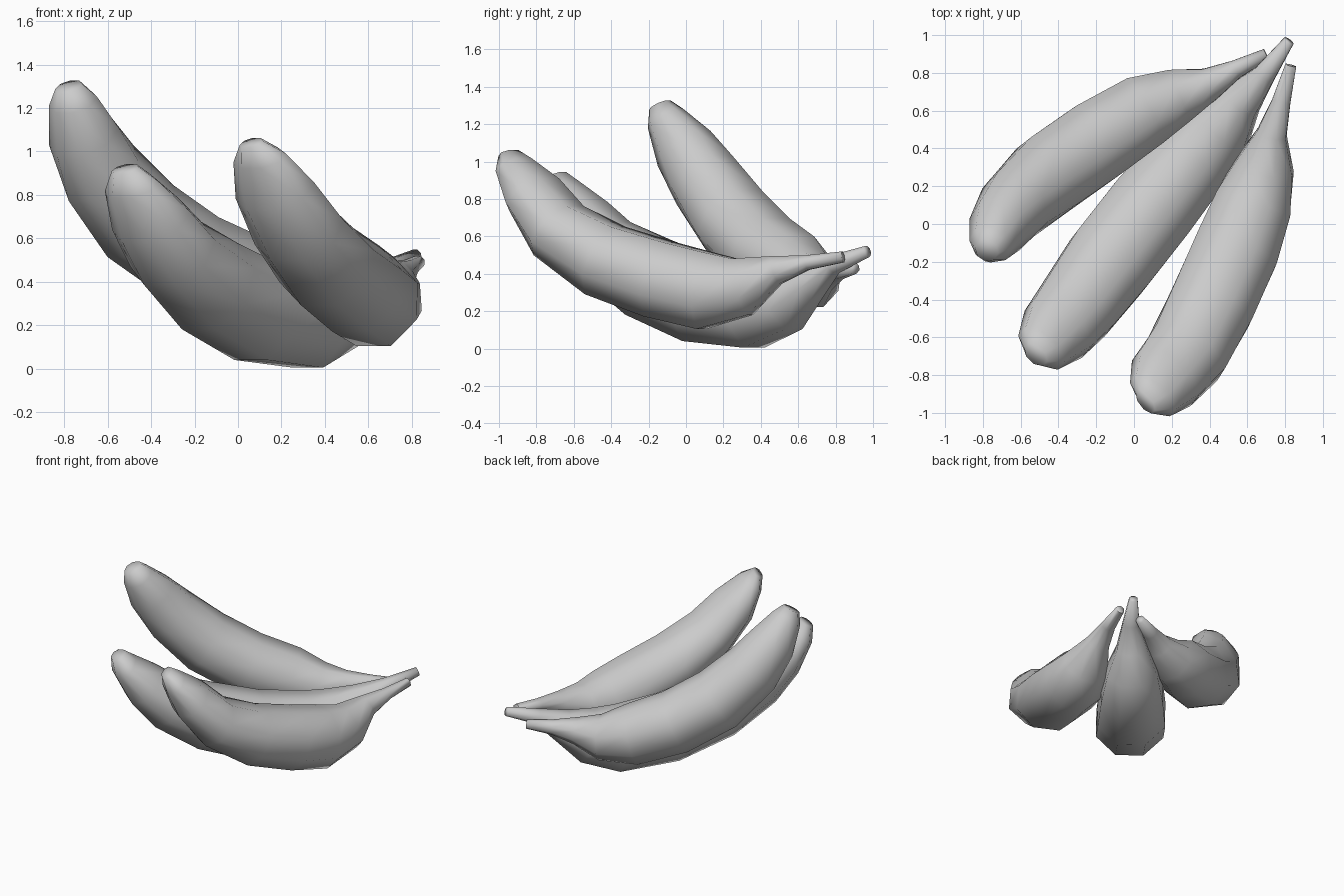
import bpy
import bmesh
import math
from mathutils import Vector

SIDES = 8

cube = bpy.data.objects.get("Cube")
if cube:
    bpy.data.objects.remove(cube, do_unlink=True)


def make_material(name, colour):
    mat = bpy.data.materials.new(name)
    mat.use_nodes = True
    mat.diffuse_color = colour
    mat.node_tree.nodes["Principled BSDF"].inputs["Base Color"].default_value = colour
    return mat


def make_banana(name, stations, material):
    """Sweep a low-poly ring along (x, y, z, half width, half depth), blossom end to stem."""
    centres = [Vector(s[:3]) for s in stations]
    bm = bmesh.new()
    rings = []
    last = len(centres) - 1
    for i, centre in enumerate(centres):
        # Ring plane: square to the path, kept upright, with a flat side down
        tangent = (centres[min(i + 1, last)] - centres[max(i - 1, 0)]).normalized()
        side = tangent.cross(Vector((0, 0, 1))).normalized()
        up = side.cross(tangent)
        width, depth = stations[i][3:]
        ring = []
        for k in range(SIDES):
            angle = math.tau * (k + 0.5) / SIDES
            offset = side * width * math.cos(angle) + up * depth * math.sin(angle)
            ring.append(bm.verts.new(centre + offset * 1.06))
        rings.append(ring)

    # Skin between neighbouring rings, then close both ends
    for a, b in zip(rings, rings[1:]):
        for k in range(SIDES):
            n = (k + 1) % SIDES
            bm.faces.new((a[k], a[n], b[n], b[k]))
    bm.faces.new(rings[0])
    bm.faces.new(rings[-1])
    bmesh.ops.recalc_face_normals(bm, faces=bm.faces)

    mesh = bpy.data.meshes.new(name)
    bm.to_mesh(mesh)
    bm.free()
    mesh.materials.append(material)
    obj = bpy.data.objects.new(name, mesh)
    bpy.context.collection.objects.link(obj)
    bpy.ops.object.select_all(action="DESELECT")
    obj.select_set(True)
    bpy.context.view_layer.objects.active = obj
    bpy.ops.object.shade_smooth_by_angle(angle=math.radians(85))
    return obj


peel = make_material("pale_grey_peel", (0.6, 0.6, 0.6, 1))

# Fruit on the model's left
make_banana("left_banana", [
    (0.06, -0.94, 1.04, 0.07, 0.04), (0.1, -0.91, 0.97, 0.14, 0.08),
    (0.17, -0.81, 0.82, 0.2, 0.14), (0.28, -0.68, 0.63, 0.22, 0.17),
    (0.41, -0.43, 0.47, 0.23, 0.2), (0.54, -0.14, 0.37, 0.23, 0.21),
    (0.63, 0.1, 0.31, 0.21, 0.21), (0.69, 0.3, 0.33, 0.16, 0.16),
    (0.73, 0.48, 0.42, 0.08, 0.08), (0.78, 0.65, 0.46, 0.05, 0.04),
    (0.83, 0.84, 0.49, 0.03, 0.03),
], peel)

# Fruit in the middle, resting on the ground
make_banana("middle_banana", [
    (-0.52, -0.69, 0.92, 0.07, 0.05), (-0.49, -0.66, 0.84, 0.14, 0.09),
    (-0.4, -0.55, 0.68, 0.2, 0.15), (-0.3, -0.43, 0.53, 0.22, 0.18),
    (-0.13, -0.2, 0.38, 0.24, 0.22), (0.09, 0.08, 0.26, 0.24, 0.23),
    (0.32, 0.36, 0.22, 0.22, 0.22), (0.46, 0.53, 0.27, 0.18, 0.18),
    (0.57, 0.66, 0.36, 0.11, 0.11), (0.69, 0.79, 0.45, 0.06, 0.05),
    (0.82, 0.97, 0.52, 0.03, 0.03),
], peel)

# Fruit on the model's right, with the highest end
make_banana("right_banana", [
    (-0.78, -0.14, 1.3, 0.06, 0.06), (-0.76, -0.11, 1.23, 0.11, 0.1),
    (-0.71, -0.01, 1.07, 0.16, 0.16), (-0.63, 0.1, 0.9, 0.19, 0.19),
    (-0.45, 0.26, 0.68, 0.22, 0.21), (-0.21, 0.43, 0.51, 0.22, 0.21),
    (0.04, 0.59, 0.41, 0.2, 0.2), (0.24, 0.68, 0.37, 0.15, 0.15),
    (0.4, 0.74, 0.4, 0.09, 0.09), (0.54, 0.82, 0.42, 0.05, 0.05),
    (0.7, 0.9, 0.43, 0.03, 0.03),
], peel)
